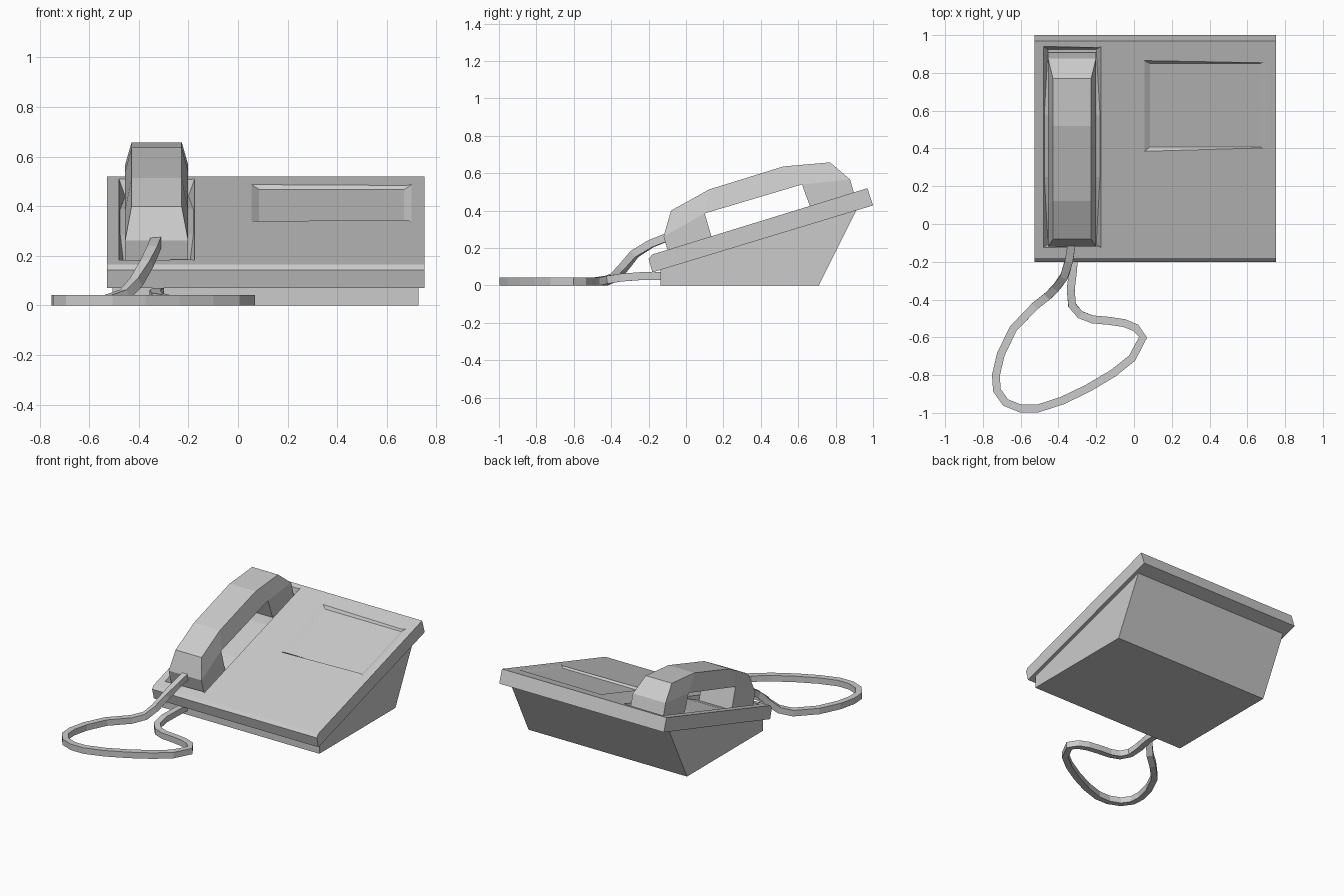
import bpy, bmesh
from mathutils import Vector

if "Cube" in bpy.data.objects:
    bpy.data.objects.remove(bpy.data.objects["Cube"])


def make(name, verts, faces):
    me = bpy.data.meshes.new(name)
    me.from_pydata(verts, [], faces)
    bm = bmesh.new()
    bm.from_mesh(me)
    bmesh.ops.recalc_face_normals(bm, faces=bm.faces)
    bm.to_mesh(me)
    bm.free()
    ob = bpy.data.objects.new(name, me)
    bpy.context.collection.objects.link(ob)
    return ob


def loft(name, rings):
    """Skin equal-sized rings and cap both ends."""
    n = len(rings[0])
    faces = [(a * n + i, a * n + (i + 1) % n, a * n + n + (i + 1) % n, a * n + n + i)
             for a in range(len(rings) - 1) for i in range(n)]
    last = (len(rings) - 1) * n
    faces += [tuple(range(n)), tuple(range(last, last + n))]
    return make(name, [v for r in rings for v in r], faces)


def prism(name, profile, x0, x1):
    return loft(name, [[(x, y, z) for y, z in profile] for x in (x0, x1)])


def top_z(y):
    """Height of the sloping top surface."""
    return 0.221 + 0.308 * y


def recess(target, name, x0, x1, stations):
    """Cut a tapered pocket; stations are (rim y, floor y, depth, side inset)."""
    rings = []
    for y, fy, d, s in stations:
        z, fz = top_z(y), top_z(fy) - d
        rings.append([(x0, y, z + 0.05), (x0, y, z), (x0 + s, fy, fz),
                      (x1 - s, fy, fz), (x1, y, z), (x1, y, z + 0.05)])
    cutter = loft(name, rings)
    cutter.hide_render = True
    cutter.hide_set(True)
    mod = target.modifiers.new(name, 'BOOLEAN')
    mod.operation = 'DIFFERENCE'
    mod.solver = 'EXACT'
    mod.object = cutter


# Wedge-shaped base
prism("base", [(-0.135, 0), (0.71, 0), (0.912, 0.403), (-0.135, 0.085)], -0.505, 0.727)

# Sloping top plate with handset cradle and keypad panel sunk into it
plate = prism("top_plate", [(-0.18, 0.07), (1.0, 0.428), (0.97, top_z(0.97)),
                            (-0.18, top_z(-0.18)), (-0.2, 0.143)], -0.528, 0.752)
recess(plate, "cradle_cutter", -0.48, -0.175,
       [(-0.125, -0.105, 0.065, 0.025), (0.25, 0.25, 0.012, 0.005),
        (0.58, 0.58, 0.012, 0.005), (0.94, 0.925, 0.065, 0.025)])
recess(plate, "panel_cutter", 0.055, 0.70,
       [(0.385, 0.408, 0.015, 0.03), (0.865, 0.85, 0.015, 0.03)])

# Handset: narrow along the back of the grip, wide at the inner side and ends
N, W, CX = 0.101, 0.127, -0.328
profile = [(-0.09, 0.16, W), (-0.12, 0.262, W), (-0.08, 0.40, N), (0.123, 0.513, N),
           (0.52, 0.636, N), (0.77, 0.658, N), (0.877, 0.567, W), (0.908, 0.46, W),
           (0.675, 0.39, W), (0.62, 0.54, W), (0.10, 0.385, W), (0.148, 0.22, W)]
n = len(profile)
verts = [(CX + s * w, y, z) for s in (-1, 1) for y, z, w in profile]
faces = [(i, (i + 1) % n, n + (i + 1) % n, n + i) for i in range(n)]
side = [(0, 1, 10, 11), (1, 2, 10), (2, 3, 10), (3, 4, 9, 10), (4, 5, 9), (5, 6, 9), (6, 7, 8, 9)]
for k in (0, n):
    faces += [tuple(i + k for i in f) for f in side]
make("handset", verts, faces)

# Square-section cord looping from handset to base: lifted ends, flat middle
start = [(-0.328, -0.09, 0.262), (-0.343, -0.19, 0.222), (-0.368, -0.275, 0.168),
         (-0.41, -0.335, 0.095), (-0.455, -0.38, 0.045)]
loop = [(-0.525, -0.435), (-0.64, -0.555), (-0.705, -0.69), (-0.731, -0.80), (-0.726, -0.88),
        (-0.68, -0.945), (-0.60, -0.977), (-0.51, -0.977), (-0.38, -0.935), (-0.245, -0.87),
        (-0.11, -0.79), (-0.01, -0.71), (0.048, -0.60), (0.01, -0.55), (-0.05, -0.525),
        (-0.13, -0.513), (-0.22, -0.505), (-0.285, -0.48)]
end = [(-0.328, -0.43, 0.03), (-0.335, -0.345, 0.042), (-0.322, -0.24, 0.05), (-0.318, -0.12, 0.05)]
path = [Vector(p) for p in start + [(x, y, 0.021) for x, y in loop] + end]
H = 0.021
rings = []
for i, p in enumerate(path):
    t = (path[min(i + 1, len(path) - 1)] - path[max(i - 1, 0)]).normalized()
    r = t.cross(Vector((0, 0, 1))).normalized() * H
    u = r.cross(t).normalized() * H
    rings.append([p + r + u, p - r + u, p - r - u, p + r - u])
loft("cord", rings)
